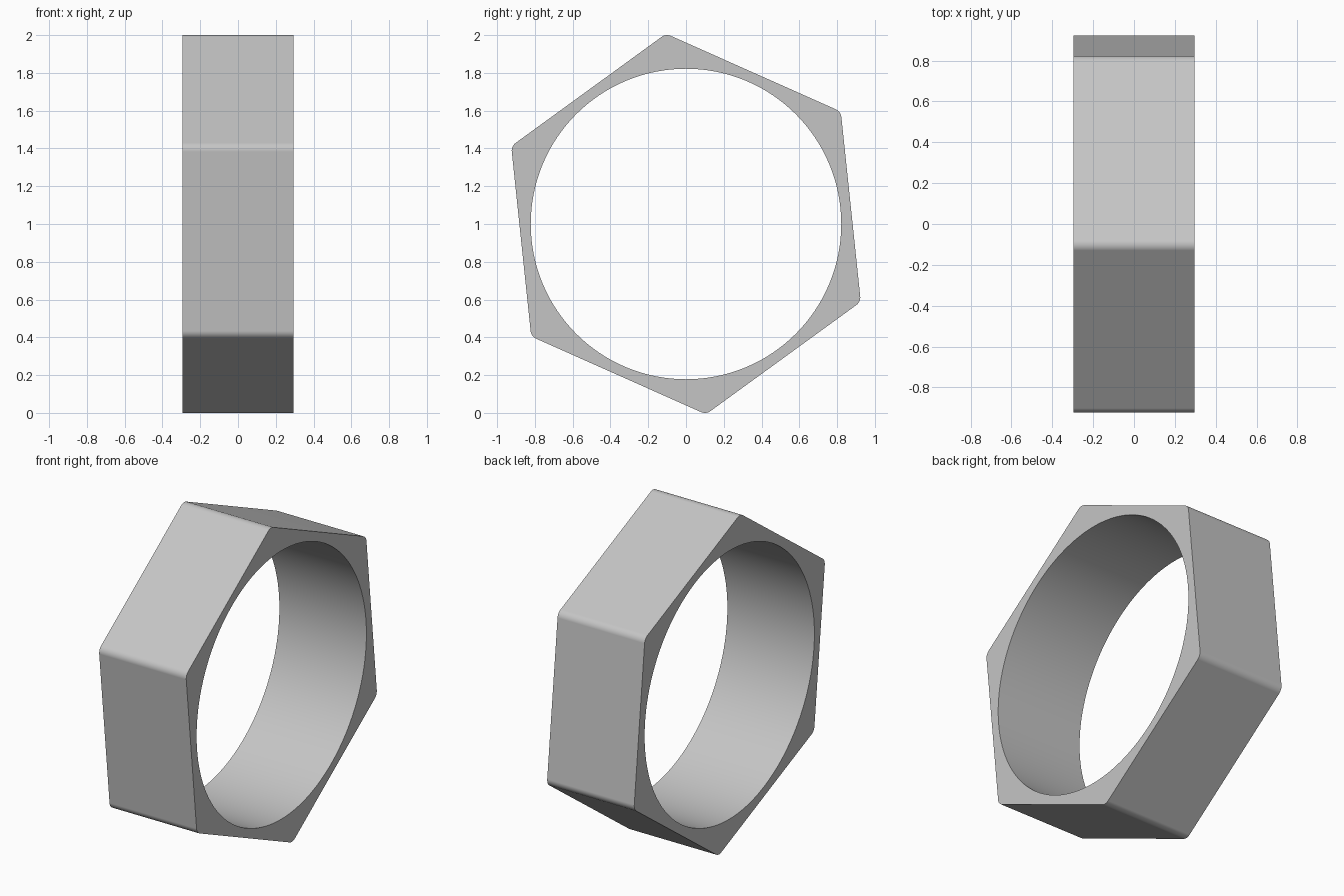
import bpy, bmesh
from math import sin, cos, radians, tau
from mathutils import Vector

cube = bpy.data.objects.get("Cube")
if cube:
    bpy.data.objects.remove(cube, do_unlink=True)

HALF_WIDTH = 0.295
CORNER_RADIUS = 1.013      # centre to sharp hexagon corner
FILLET = 0.05              # rounding of the corners
HOLE_RADIUS = 0.822
TILT = 6                   # hexagon rotation in degrees
FILLET_STEPS = 8
HOLE_STEPS = 128


def polar(radius, angle):
    return Vector((0, radius * cos(angle), radius * sin(angle)))


def add_loop(bm, points):
    verts = [bm.verts.new(p) for p in points]
    return [bm.edges.new((a, b)) for a, b in zip(verts, verts[1:] + verts[:1])]


# Rounded hexagon outline: one small arc per corner
outline = []
for corner in range(6):
    heading = 90 + TILT + 60 * corner
    centre = polar(CORNER_RADIUS - FILLET / cos(radians(30)), radians(heading))
    for i in range(FILLET_STEPS + 1):
        turn = -30 + 60 * i / FILLET_STEPS
        outline.append(centre + polar(FILLET, radians(heading + turn)))
hole = [polar(HOLE_RADIUS, tau * i / HOLE_STEPS) for i in range(HOLE_STEPS)]

# Flat ring face, extruded along x into the band
bm = bmesh.new()
edges = add_loop(bm, outline) + add_loop(bm, hole)
bmesh.ops.triangle_fill(bm, edges=edges, use_beauty=True, normal=(1, 0, 0))
bmesh.ops.translate(bm, verts=bm.verts[:], vec=(-HALF_WIDTH, 0, 1))
result = bmesh.ops.extrude_face_region(bm, geom=bm.faces[:], use_keep_orig=True)
moved = [v for v in result["geom"] if isinstance(v, bmesh.types.BMVert)]
bmesh.ops.translate(bm, verts=moved, vec=(2 * HALF_WIDTH, 0, 0))
bmesh.ops.recalc_face_normals(bm, faces=bm.faces[:])
mesh = bpy.data.meshes.new("hexagonal_ring")
bm.to_mesh(mesh)
bm.free()

ring = bpy.data.objects.new("hexagonal_ring", mesh)
bpy.context.collection.objects.link(ring)

# Plain grey metal
grey = bpy.data.materials.new("plain_grey")
grey.use_nodes = True
colour = (0.56, 0.56, 0.56, 1)
grey.diffuse_color = colour
grey.node_tree.nodes["Principled BSDF"].inputs["Base Color"].default_value = colour
mesh.materials.append(grey)

# Smooth hole and fillets, crisp rims, flat sides
bpy.ops.object.select_all(action="DESELECT")
ring.select_set(True)
bpy.context.view_layer.objects.active = ring
bpy.ops.object.shade_smooth_by_angle(angle=radians(30))
weighted = ring.modifiers.new("flat_sides", "WEIGHTED_NORMAL")
weighted.keep_sharp = True
